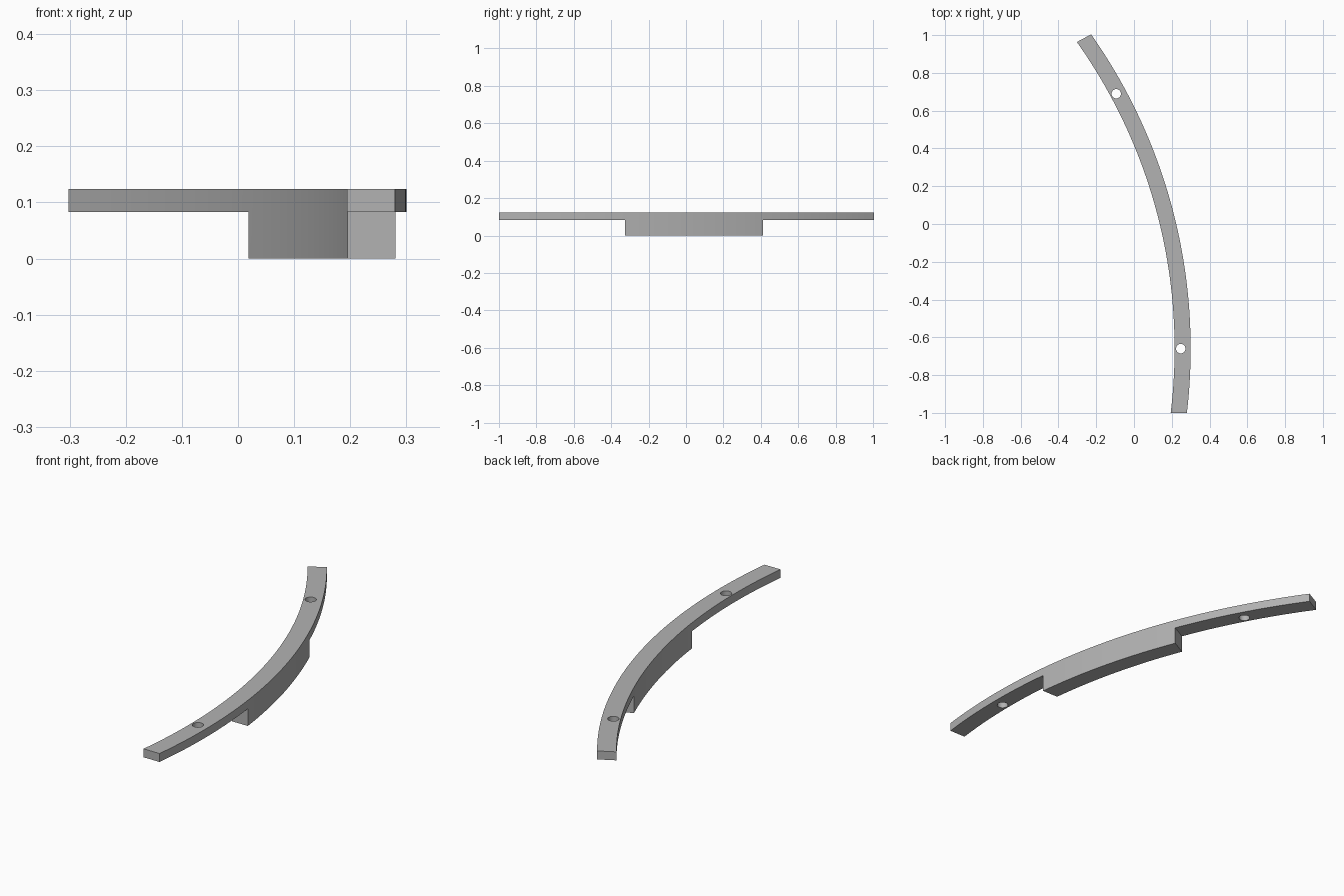
import bpy, bmesh, math

cube = bpy.data.objects.get("Cube")
if cube:
    bpy.data.objects.remove(cube, do_unlink=True)

CX, CY = -2.59, -0.66          # centre of the arc
R_IN, R_OUT = 2.805, 2.89
MID = math.radians(14.2)       # symmetry axis of the rail
Z_STEP, Z_TOP = 0.083, 0.124
SEGS = (14, 16, 14)            # low end, block, high end

grey = bpy.data.materials.new("grey")
grey.use_nodes = True
colour = (0.45, 0.45, 0.45, 1)
grey.diffuse_color = colour
grey.node_tree.nodes["Principled BSDF"].inputs["Base Color"].default_value = colour


def polar(r, a, z):
    return (CX + r * math.cos(a), CY + r * math.sin(a), z)


def cut_angle(r, y):
    return math.asin((y - CY) / r)


def stations(r):
    """Angles along one edge; end and block cuts mirror about MID."""
    first, second = cut_angle(r, -1.0), cut_angle(r, -0.326)
    cuts = [first, second, 2 * MID - second, 2 * MID - first]
    out = [first]
    for a, b, n in zip(cuts, cuts[1:], SEGS):
        out += [a + (b - a) * i / n for i in range(1, n + 1)]
    return out


# Curved rail with the deeper block in its middle
bm = bmesh.new()
strip = []
for a_in, a_out in zip(stations(R_IN), stations(R_OUT)):
    strip.append((bm.verts.new(polar(R_IN, a_in, Z_TOP)),
                  bm.verts.new(polar(R_OUT, a_out, Z_TOP))))
top = [bm.faces.new((a[0], a[1], b[1], b[0])) for a, b in zip(strip, strip[1:])]


def extrude_down(faces, depth):
    """Pull faces down and return the moved faces in strip order."""
    res = bmesh.ops.extrude_face_region(bm, geom=faces, use_keep_orig=False)
    moved = [g for g in res["geom"] if isinstance(g, bmesh.types.BMVert)]
    bmesh.ops.translate(bm, verts=moved, vec=(0, 0, -depth))
    new = [g for g in res["geom"] if isinstance(g, bmesh.types.BMFace)]
    return sorted(new, key=lambda f: f.calc_center_median().y)


under = extrude_down(top, Z_TOP - Z_STEP)
# Close the top again when the extrusion has consumed it
for a, b in zip(strip, strip[1:]):
    corners = (a[0], a[1], b[1], b[0])
    if all(v.is_valid for v in corners) and not bm.faces.get(corners):
        bm.faces.new(corners)
block = under[SEGS[0]:SEGS[0] + SEGS[1]]
extrude_down(block, Z_STEP)
loose = [f for f in block if f.is_valid]
if loose:
    bmesh.ops.delete(bm, geom=loose, context='FACES')
bmesh.ops.recalc_face_normals(bm, faces=bm.faces)
mesh = bpy.data.meshes.new("curved_rail")
bm.to_mesh(mesh)
bm.free()
mesh.materials.append(grey)
rail = bpy.data.objects.new("curved_rail", mesh)
bpy.context.collection.objects.link(rail)

# Screw holes through both thin ends
for angle in (0, 2 * MID):
    bpy.ops.mesh.primitive_cylinder_add(
        vertices=32, radius=0.025, depth=0.2,
        location=polar((R_IN + R_OUT) / 2 - 0.01, angle, 0.1))
    cutter = bpy.context.object
    cutter.name = "hole_cutter"
    cutter.hide_render = True
    cutter.data.materials.append(grey)
    bpy.ops.object.select_all(action='DESELECT')
    rail.select_set(True)
    bpy.context.view_layer.objects.active = rail
    mod = rail.modifiers.new("hole", 'BOOLEAN')
    mod.operation = 'DIFFERENCE'
    mod.solver = 'EXACT'
    mod.object = cutter
    bpy.ops.object.modifier_apply(modifier=mod.name)
    bpy.data.objects.remove(cutter, do_unlink=True)

bpy.ops.object.shade_smooth_by_angle(angle=math.radians(30))
